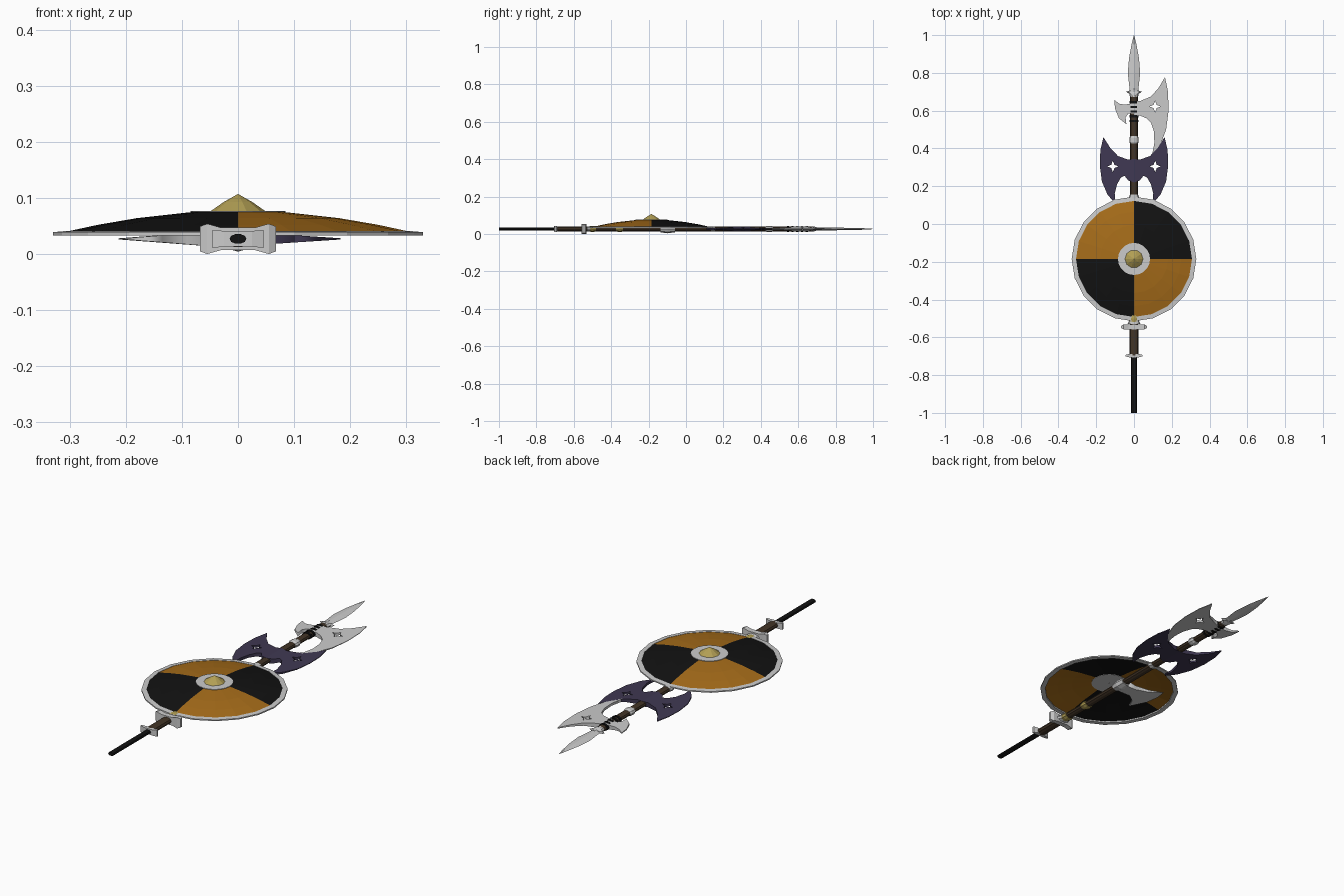
import bpy, bmesh
from math import cos, sin, pi

if "Cube" in bpy.data.objects:
    bpy.data.objects.remove(bpy.data.objects["Cube"])

ZC = 0.027      # height of the weapon axis
SY = -0.185     # shield centre on y


def mat(name, rgb):
    m = bpy.data.materials.new(name)
    m.diffuse_color = (*rgb, 1)
    m.use_nodes = True
    m.node_tree.nodes["Principled BSDF"].inputs["Base Color"].default_value = m.diffuse_color
    return m


ORANGE = mat("orange_paint", (0.38, 0.15, 0.01))
BLACK = mat("black_paint", (0.006, 0.006, 0.006))
PURPLE = mat("dark_purple_steel", (0.05, 0.04, 0.085))
BROWN = mat("brown_wood", (0.055, 0.035, 0.02))
GOLD = mat("brass", (0.45, 0.35, 0.09))


def finish(bm, name, mats=()):
    bmesh.ops.remove_doubles(bm, verts=bm.verts, dist=1e-5)
    bmesh.ops.recalc_face_normals(bm, faces=bm.faces)
    me = bpy.data.meshes.new(name)
    bm.to_mesh(me)
    bm.free()
    for m in mats:
        if m:
            me.materials.append(m)
    ob = bpy.data.objects.new(name, me)
    bpy.context.collection.objects.link(ob)
    return ob


def bridge(bm, rings, closed=False):
    pairs = list(zip(rings, rings[1:]))
    if closed:
        pairs.append((rings[-1], rings[0]))
    for a, b in pairs:
        n = len(a)
        for i in range(n):
            bm.faces.new((a[i], a[(i + 1) % n], b[(i + 1) % n], b[i]))


def rod(name, sections, m=None, n=10, turn=0.0):
    """Loft along y; sections are (y, half width, half height)."""
    bm = bmesh.new()
    rings = []
    k = 1 / cos(turn)
    for y, rx, rz in sections:
        rings.append([bm.verts.new((k * rx * cos(turn + 2 * pi * i / n), y,
                                    ZC + k * rz * sin(turn + 2 * pi * i / n)))
                      for i in range(n)])
    bridge(bm, rings)
    bm.faces.new(rings[0])
    bm.faces.new(rings[-1])
    return finish(bm, name, (m,))


def lathe(name, profile, mats=(), n=20, closed=False):
    """Turn (radius, z) about the shield centre; two mats alternate by quarter."""
    bm = bmesh.new()
    rings = [[bm.verts.new((r * cos(2 * pi * i / n), SY + r * sin(2 * pi * i / n), z))
              for i in range(n)] for r, z in profile]
    bridge(bm, rings, closed)
    if len(mats) == 2:
        for f in bm.faces:
            c = f.calc_center_median()
            f.material_index = int(c.x * (c.y - SY) > 0)
    return finish(bm, name, mats)


def blade(name, outline, hole=None, m=None, side=1, thick=0.013, reach=0.2):
    """Flat outline with an optional star hole, thinning away from the shaft."""
    loops = [outline]
    if hole:
        hx, hy = hole
        loops.append([(hx + r * cos(i * pi / 4), hy + r * sin(i * pi / 4))
                      for i in range(8) for r in [0.03 if i % 2 == 0 else 0.012]])
    cu = bpy.data.curves.new(name + "_outline", 'CURVE')
    cu.dimensions = '2D'
    cu.fill_mode = 'BOTH'
    cu.extrude = 1.0
    for pts in loops:
        s = cu.splines.new('POLY')
        s.points.add(len(pts) - 1)
        for p, (x, y) in zip(s.points, pts):
            p.co = (x * side, y, 0, 1)
        s.use_cyclic_u = True
    tmp = bpy.data.objects.new(name + "_outline", cu)
    bpy.context.collection.objects.link(tmp)
    dg = bpy.context.evaluated_depsgraph_get()
    me = bpy.data.meshes.new_from_object(tmp.evaluated_get(dg))
    bpy.data.objects.remove(tmp)
    bm = bmesh.new()
    bm.from_mesh(me)
    for v in bm.verts:
        v.co.z = ZC + v.co.z * max(0.001, thick * (1 - abs(v.co.x) / reach))
    return finish(bm, name, (m,))


# Shield: painted dome shell, metal rim, washer and boss
lathe("shield_face", [(0.31, 0.039), (0.25, 0.052), (0.18, 0.064), (0.08, 0.075)],
      (ORANGE, BLACK))
lathe("shield_rim", [(0.33, 0.033), (0.33, 0.039), (0.307, 0.041), (0.307, 0.033)],
      closed=True)
lathe("shield_washer", [(0.001, 0.077), (0.085, 0.077), (0.085, 0.073), (0.001, 0.073)])
lathe("shield_boss", [(0.048, 0.077), (0.025, 0.093), (0.0, 0.107)], (GOLD,), n=10)

# Shaft, tail and grip
rod("tail_rod", [(-1.0, 0.015, 0.009), (-0.68, 0.015, 0.009)], BLACK)
rod("shaft", [(-0.55, 0.02, 0.013), (0.68, 0.02, 0.013)], BROWN)
rod("grip", [(-0.695, 0.024, 0.015), (-0.54, 0.024, 0.015)], BROWN)

# Guard and pommel plates, flared at both ends
def flared_plate(name, y, xs, zs, depth):
    bm = bmesh.new()
    rings = []
    for x, hz in zip(xs, zs):
        d = depth * (0.45 if abs(x) == max(xs) else 1)
        rings.append([bm.verts.new((x, y + sy * d, ZC + sz * hz))
                      for sy, sz in ((-1, -1), (1, -1), (1, 1), (-1, 1))])
    bridge(bm, rings)
    bm.faces.new(rings[0])
    bm.faces.new(rings[-1])
    return finish(bm, name)


flared_plate("guard", -0.545, (-0.068, -0.055, -0.03, 0.03, 0.055, 0.068),
             (0.022, 0.027, 0.02, 0.02, 0.027, 0.022), 0.013)
flared_plate("pommel", -0.697, (-0.045, -0.025, 0.025, 0.045),
             (0.016, 0.014, 0.014, 0.016), 0.009)
rod("guard_collar", [(-0.53, 0.035, 0.015), (-0.505, 0.022, 0.014)])

# Brass bands under the shield
for i, y in enumerate((-0.5, -0.355)):
    rod(f"brass_band_{i}", [(y - 0.018, 0.024, 0.015), (y, 0.028, 0.017),
                            (y + 0.018, 0.024, 0.015)], GOLD)

# Axe head hidden below the shield
rod("lower_axe_socket", [(-0.135, 0.025, 0.018), (-0.1, 0.03, 0.023), (-0.06, 0.025, 0.018)], n=8)
blade("lower_axe_blade",
      [(0, -0.065), (-0.07, -0.075), (-0.14, -0.06), (-0.207, -0.025), (-0.213, -0.08),
       (-0.203, -0.145), (-0.158, -0.225), (-0.135, -0.175), (-0.09, -0.14), (0, -0.13)],
      thick=0.017, reach=0.215)

# Dark double-headed axe
dark = [(0, 0.345), (0.03, 0.34), (0.085, 0.36), (0.127, 0.405), (0.162, 0.46),
        (0.178, 0.39), (0.181, 0.31), (0.17, 0.225), (0.14, 0.155), (0.10, 0.11),
        (0.102, 0.16), (0.09, 0.21), (0.07, 0.245), (0.05, 0.255), (0.03, 0.23), (0, 0.22)]
for side, word in ((1, "right"), (-1, "left")):
    blade(f"dark_axe_blade_{word}", dark, (0.112, 0.305), PURPLE, side)
rod("dark_axe_collar", [(0.135, 0.028, 0.014), (0.155, 0.022, 0.014)])

# Halberd head: large blade, beak, collar and bindings
blade("halberd_blade",
      [(0, 0.65), (0.03, 0.65), (0.09, 0.675), (0.13, 0.72), (0.164, 0.778), (0.18, 0.70),
       (0.183, 0.60), (0.17, 0.5), (0.14, 0.42), (0.095, 0.36), (0.108, 0.43),
       (0.105, 0.49), (0.09, 0.535), (0.065, 0.56), (0.03, 0.575), (0, 0.575)],
      (0.112, 0.622))
blade("halberd_beak",
      [(0, 0.64), (-0.05, 0.632), (-0.078, 0.637), (-0.105, 0.657), (-0.1, 0.61),
       (-0.08, 0.56), (-0.04, 0.528), (-0.045, 0.565), (-0.03, 0.585), (0, 0.585)],
      reach=0.13)
rod("shaft_collar", [(0.425, 0.02, 0.014), (0.435, 0.025, 0.018), (0.455, 0.025, 0.018),
                     (0.465, 0.02, 0.014)])
for i in range(5):
    y = 0.545 + 0.025 * i
    rod(f"binding_{i}", [(y - 0.006, 0.025, 0.017), (y + 0.006, 0.025, 0.017)], BLACK)

# Spear point with its collar
rod("spear_collar", [(0.672, 0.021, 0.014), (0.69, 0.025, 0.012), (0.70, 0.042, 0.008),
                     (0.708, 0.02, 0.008)], n=8)
rod("spear_point", [(0.68, 0.02, 0.009), (0.72, 0.024, 0.008), (0.80, 0.033, 0.007),
                    (0.88, 0.026, 0.006), (0.95, 0.013, 0.004), (1.0, 0.001, 0.001)], n=4)
